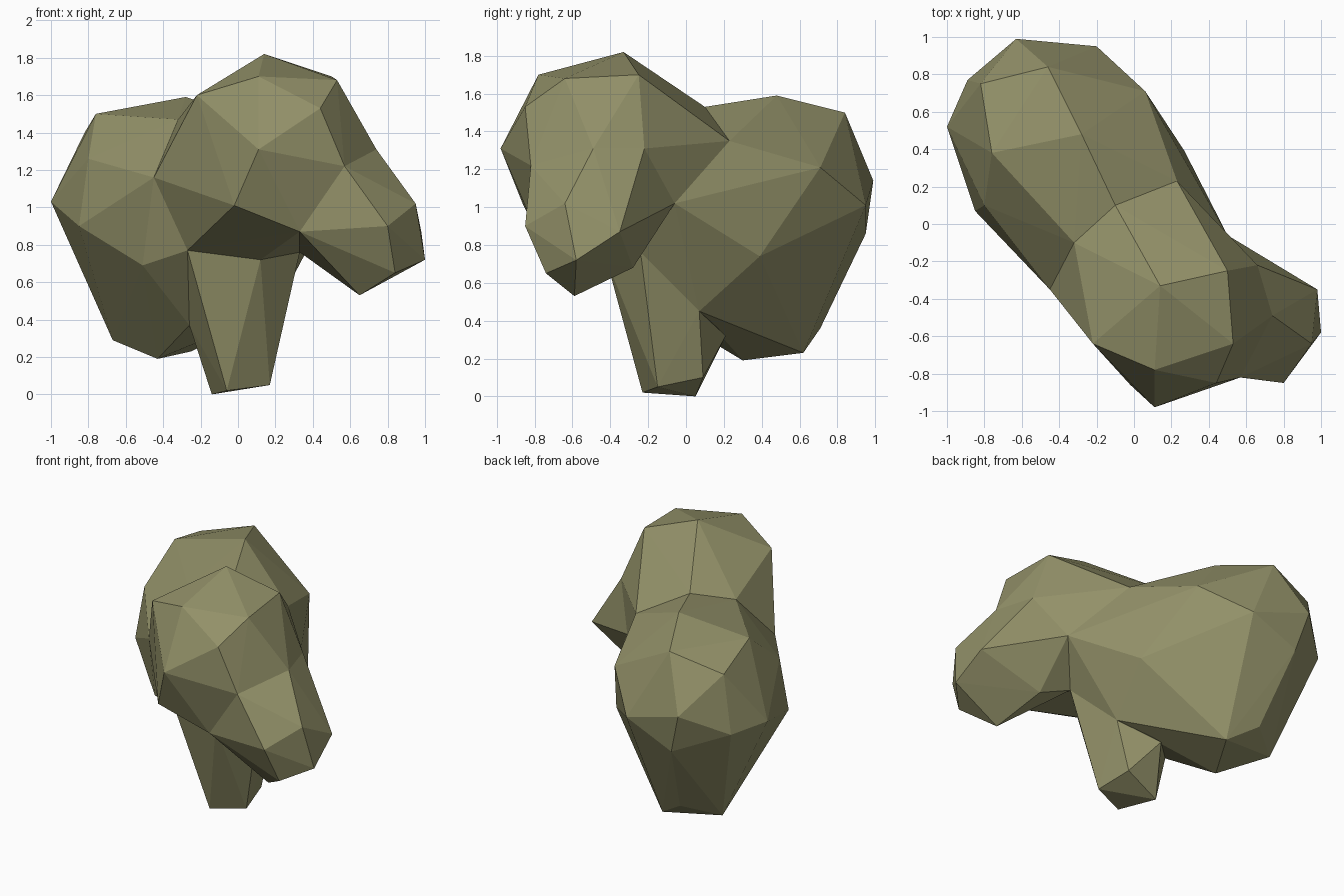
import bpy
import bmesh

default_cube = bpy.data.objects.get("Cube")
if default_cube:
    bpy.data.objects.remove(default_cube, do_unlink=True)

# One flat olive colour for the whole lump
OLIVE = (.29, .283, .14, 1)
olive = bpy.data.materials.new("olive")
olive.use_nodes = True
olive.diffuse_color = OLIVE
olive.node_tree.nodes["Principled BSDF"].inputs["Base Color"].default_value = OLIVE


def faceted_lobe(name, *corner_groups):
    """Stretch a flat-faced convex skin over the given groups of corners."""
    bm = bmesh.new()
    for group in corner_groups:
        for corner in group:
            bm.verts.new(corner)
    bmesh.ops.remove_doubles(bm, verts=bm.verts, dist=.001)
    hull = bmesh.ops.convex_hull(bm, input=bm.verts)
    unused = set(hull["geom_interior"]) | set(hull["geom_unused"])
    loose = [item for item in unused if isinstance(item, bmesh.types.BMVert)]
    bmesh.ops.delete(bm, geom=loose, context="VERTS")
    bmesh.ops.recalc_face_normals(bm, faces=bm.faces)
    mesh = bpy.data.meshes.new(name)
    bm.to_mesh(mesh)
    bm.free()
    mesh.materials.append(olive)
    lobe = bpy.data.objects.new(name, mesh)
    bpy.context.collection.objects.link(lobe)
    return lobe


# Corners shared where two lobes meet
saddle = [(-.1, .1, 1.53), (.23, .23, 1.35), (-.32, -.1, 1.47), (-.45, -.35, 1.16)]
armpit = [(.5, -.06, 1.02), (.33, -.24, .76)]
chin = [(.33, -.79, .87)]
cheek = [(.57, -.82, 1.22), (.74, -.49, 1.31), (.66, -.22, 1.31)]
throat_left = [(.12, -.42, .72)]
throat_right = [(-.27, -.35, .77)]
stem_back = [(.2, .07, .45), (-.26, 0, .37)]

# Front lobe: crown and brow
crown = [(.14, -.33, 1.82), (.5, -.25, 1.7), (.53, -.64, 1.68),
         (.11, -.78, 1.7), (-.22, -.64, 1.6)]
brow = [(.11, -.98, 1.31), (.44, -.85, 1.53), (-.02, -.86, 1.01)]

# Side lobe: the blunt end that sticks out to the left
blunt_end = [(.98, -.35, .87), (.95, -.64, 1.02), (1, -.58, .72), (.8, -.85, .9),
             (.84, -.74, .65), (.65, -.59, .53), (.55, -.28, .68)]

# Rear lobe: top plate, widest band and underside
rear_top = [(-.28, .48, 1.59), (-.46, .84, 1.5), (-.76, .38, 1.5), (-.82, .75, 1.4)]
rear_band = [(-.8, .1, 1.26), (-1, .52, 1.03), (-.85, .07, .9), (-.51, -.2, .69),
             (.06, .71, 1.21), (-.63, .99, 1.14), (-.2, .95, 1.01),
             (-.55, .95, .86), (-.89, .77, 1), (.27, .39, .74)]
rear_under = [(-.67, .55, .29), (-.43, .3, .19), (-.25, .62, .23), (-.45, .71, .36)]

# Stem: middle ring and foot
stem_ring = [(-.04, -.3, .35), (.22, -.17, .36), (-.05, .21, .32)]
stem_foot = [(-.06, -.23, .02), (.17, -.15, .05), (.12, .09, .1), (-.14, .05, 0)]

faceted_lobe("front_lobe", crown, brow, cheek, chin, saddle, armpit,
             throat_left, throat_right)
faceted_lobe("side_lobe", blunt_end, cheek, chin, armpit)
faceted_lobe("rear_lobe", rear_top, rear_band, rear_under, saddle, armpit,
             throat_right, stem_back)
faceted_lobe("stem", stem_foot, stem_ring, stem_back, throat_left,
             throat_right, armpit[1:])
